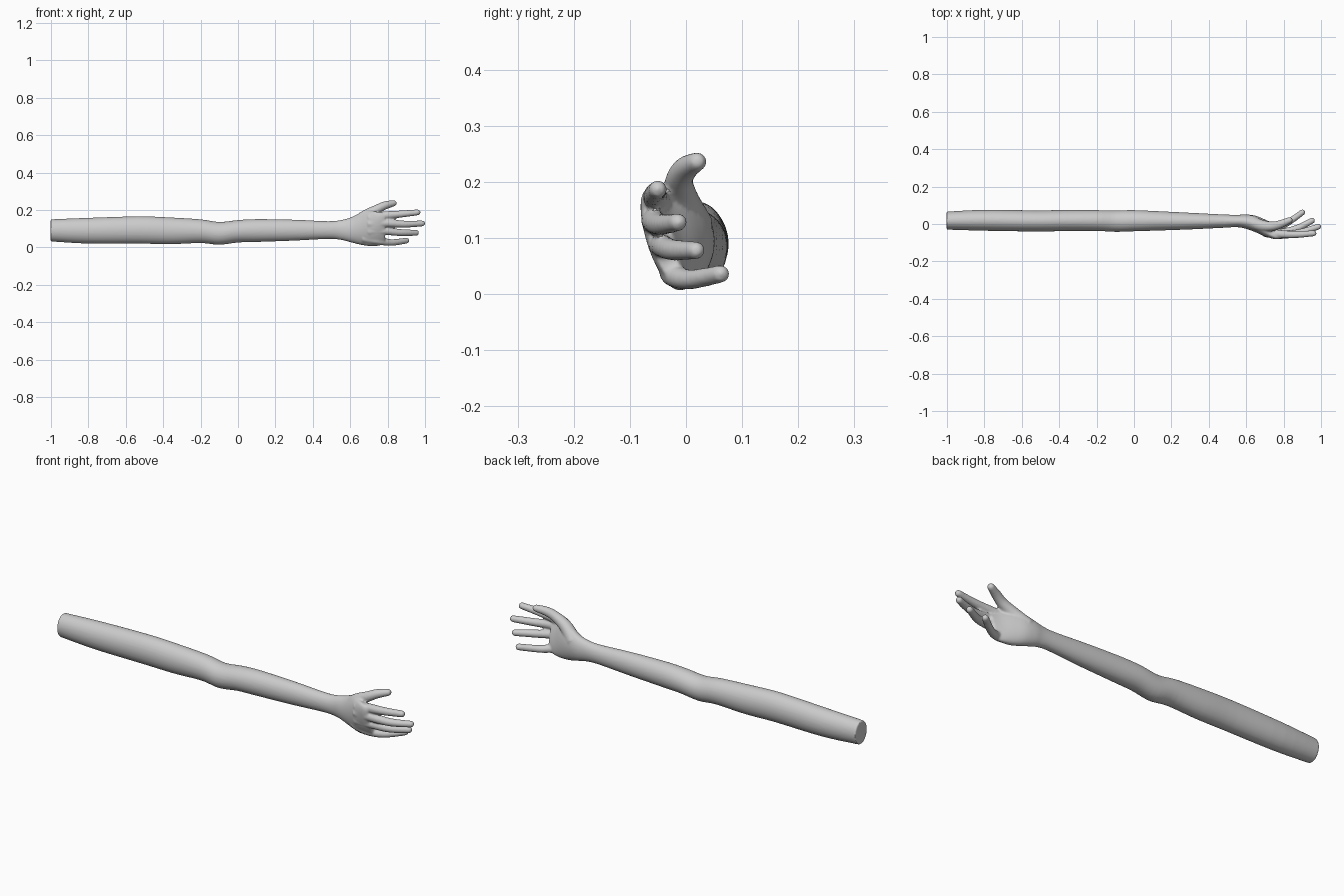
import bpy, bmesh, math
from mathutils import Vector

if "Cube" in bpy.data.objects:
    bpy.data.objects.remove(bpy.data.objects["Cube"])

skin = bpy.data.materials.new("light grey")
skin.diffuse_color = (0.6, 0.6, 0.6, 1)
skin.use_nodes = True
skin.node_tree.nodes["Principled BSDF"].inputs["Base Color"].default_value = skin.diffuse_color


def resample(rows, steps):
    """Smooth spline through rows of numbers."""
    pts = [rows[0]] + list(rows) + [rows[-1]]
    out = []
    for i in range(1, len(pts) - 2):
        for s in range(steps):
            t = s / steps
            out.append([0.5 * (2 * b + (c - a) * t + (2 * a - 5 * b + 4 * c - d) * t * t
                               + (3 * b - a - 3 * c + d) * t ** 3)
                        for a, b, c, d in zip(*pts[i - 1:i + 3])])
    return out + [list(rows[-1])]


def loft(bm, rings):
    """Skin a closed body over rings of points."""
    loops = [[bm.verts.new(p) for p in ring] for ring in rings]
    n = len(loops[0])
    for a, b in zip(loops, loops[1:]):
        for i in range(n):
            j = (i + 1) % n
            bm.faces.new((a[i], a[j], b[j], b[i]))
    bm.faces.new(loops[0][::-1])
    bm.faces.new(loops[-1])


def limb(bm, stations, sides=32):
    """Body along x: x, z low, z high, y low, y high, slant of y over height."""
    rings = []
    for x, z0, z1, y0, y1, slant in resample(stations, 4):
        ring = []
        for i in range(sides):
            a = 2 * math.pi * i / sides
            dz = (z1 - z0) / 2 * math.sin(a)
            y = (y0 + y1) / 2 + (y1 - y0) / 2 * math.cos(a) - slant * dz
            ring.append((x, y, (z0 + z1) / 2 + dz))
        rings.append(ring)
    loft(bm, rings)


def digit(bm, stations, sides=16):
    """Tapered tube with a round tip: x, y, z, radius."""
    path = [(Vector(r[:3]), r[3]) for r in resample(stations, 5)]
    end, radius = path[-1]
    way = (end - path[-2][0]).normalized()
    for k in range(1, 5):
        a = math.radians(20 * k)
        path.append((end + way * radius * math.sin(a), radius * math.cos(a)))
    rings = []
    for i, (p, r) in enumerate(path):
        d = (path[min(i + 1, len(path) - 1)][0] - path[max(i - 1, 0)][0]).normalized()
        u = d.cross(Vector((0, 0, 1))).normalized()
        v = u.cross(d)
        rings.append([p + r * (u * math.cos(2 * math.pi * k / sides)
                               + v * math.sin(2 * math.pi * k / sides)) for k in range(sides)])
    loft(bm, rings)


bm = bmesh.new()

# Upper arm, elbow, forearm, wrist and palm
limb(bm, [
    (-1.002, .032, .150, -.030, .066, 0),
    (-.80, .020, .158, -.036, .076, 0),
    (-.53, .020, .166, -.040, .073, 0),
    (-.36, .017, .160, -.038, .075, 0),
    (-.20, .023, .150, -.037, .074, 0),
    (-.10, .014, .136, -.042, .073, 0),
    (.00, .026, .146, -.039, .074, 0),
    (.10, .029, .151, -.036, .070, 0),
    (.30, .036, .148, -.029, .060, 0),
    (.48, .045, .140, -.020, .051, 0),
    (.55, .040, .146, -.017, .049, 0),
    (.60, .028, .160, -.026, .051, 0),
    (.65, .015, .182, -.044, .044, .05),
    (.70, .007, .194, -.064, .022, .15),
    (.75, .008, .190, -.072, -.006, .28),
    (.785, .022, .180, -.068, -.022, .30),
])

# Thumb, then index, middle, ring and little finger
digit(bm, [(.62, .015, .12, .035), (.68, -.008, .168, .031), (.74, -.012, .202, .025),
           (.785, .000, .224, .022), (.832, .020, .236, .017)])
digit(bm, [(.70, -.042, .155, .024), (.78, -.054, .170, .022),
           (.87, -.056, .178, .019), (.96, -.050, .187, .016)])
digit(bm, [(.70, -.045, .125, .025), (.79, -.058, .130, .022),
           (.89, -.045, .124, .019), (.985, -.014, .128, .016)])
digit(bm, [(.70, -.040, .085, .024), (.78, -.046, .088, .021),
           (.87, -.024, .079, .019), (.952, .018, .078, .016)])
digit(bm, [(.67, -.018, .050, .025), (.75, -.024, .036, .022),
           (.82, .006, .026, .018), (.90, .062, .036, .016)])

bmesh.ops.recalc_face_normals(bm, faces=bm.faces)
mesh = bpy.data.meshes.new("arm")
bm.to_mesh(mesh)
bm.free()
mesh.materials.append(skin)
arm = bpy.data.objects.new("arm_and_hand", mesh)
bpy.context.collection.objects.link(arm)
bpy.context.view_layer.objects.active = arm
arm.select_set(True)

# Fuse the overlapping parts into one skin
fuse = arm.modifiers.new("fuse", 'REMESH')
fuse.mode = 'VOXEL'
fuse.voxel_size = 0.005
fuse.use_smooth_shade = True
soften = arm.modifiers.new("soften", 'SMOOTH')
soften.factor = 0.5
soften.iterations = 5
for m in ("fuse", "soften"):
    bpy.ops.object.modifier_apply(modifier=m)
bpy.ops.object.shade_smooth_by_angle(angle=math.radians(40))
